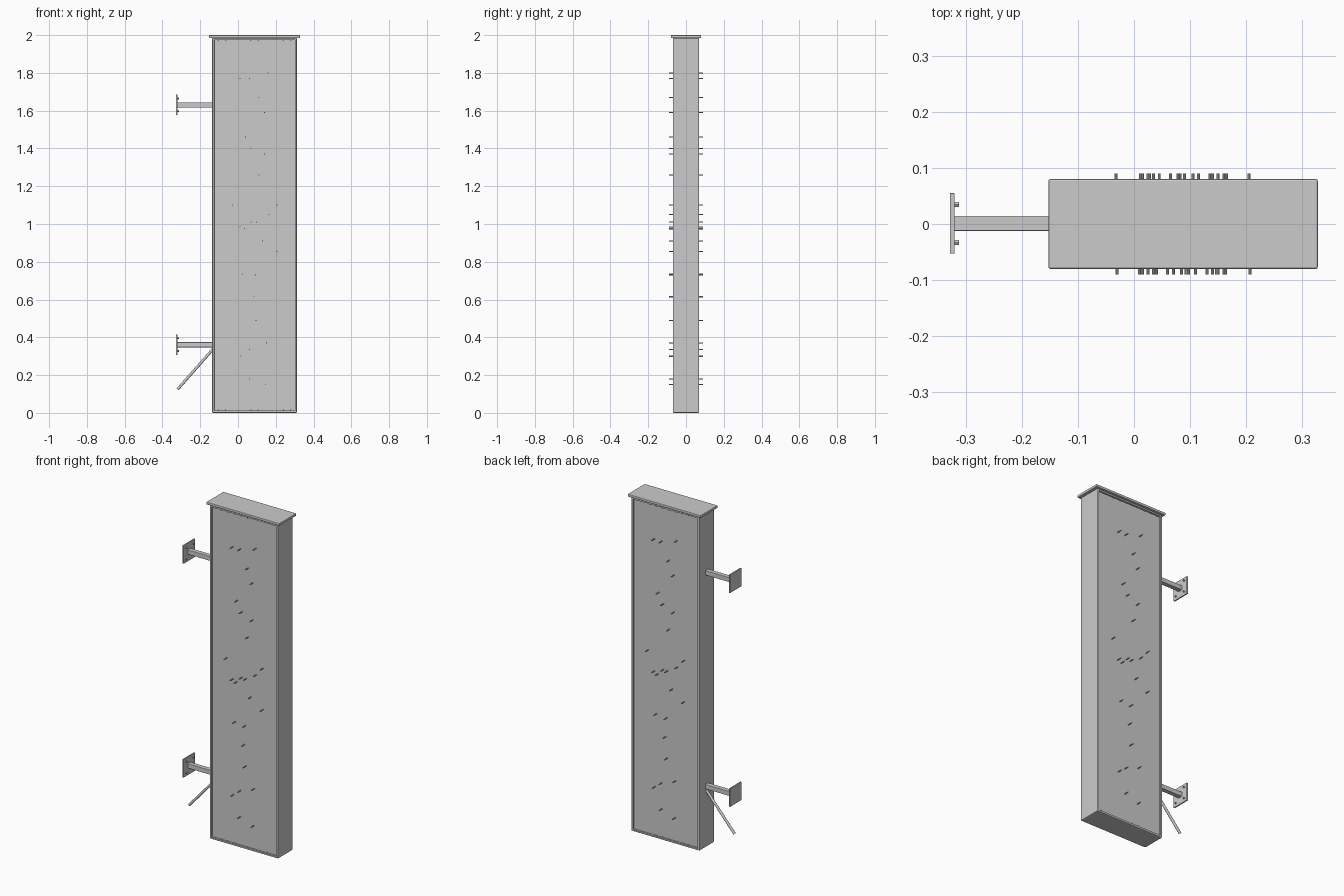
import bpy
import bmesh
import math
from mathutils import Vector

if "Cube" in bpy.data.objects:
    bpy.data.objects.remove(bpy.data.objects["Cube"], do_unlink=True)

CX = 0.0875          # centre of the cabinet along x
HALF_W, HALF_D = 0.225, 0.07
BODY_TOP = 1.985

metal = bpy.data.materials.new("grey_metal")
metal.use_nodes = True
GREY = (0.6, 0.6, 0.6, 1)
metal.diffuse_color = GREY
metal.node_tree.nodes["Principled BSDF"].inputs["Base Color"].default_value = GREY


def finish(name, bm):
    bmesh.ops.recalc_face_normals(bm, faces=bm.faces)
    mesh = bpy.data.meshes.new(name)
    bm.to_mesh(mesh)
    bm.free()
    mesh.materials.append(metal)
    ob = bpy.data.objects.new(name, mesh)
    bpy.context.collection.objects.link(ob)
    return ob


def add_box(bm, lo, hi):
    verts = bmesh.ops.create_cube(bm, size=1)["verts"]
    lo, hi = Vector(lo), Vector(hi)
    for v in verts:
        v.co = (lo + hi) / 2 + v.co * (hi - lo)


def add_rod(bm, a, b, radius, sides=10):
    a, b = Vector(a), Vector(b)
    verts = bmesh.ops.create_cone(bm, cap_ends=True, segments=sides, radius1=radius,
                                  radius2=radius, depth=(b - a).length)["verts"]
    turn = (b - a).to_track_quat("Z", "Y")
    for v in verts:
        v.co = (a + b) / 2 + turn @ v.co


def box(name, lo, hi, bevel=0):
    bm = bmesh.new()
    add_box(bm, lo, hi)
    if bevel:
        bmesh.ops.bevel(bm, geom=bm.edges[:], offset=bevel, segments=2,
                        profile=0.5, affect="EDGES")
    return finish(name, bm)


# Cabinet with a recessed panel on both broad faces
bm = bmesh.new()
add_box(bm, (CX - HALF_W, -HALF_D, 0), (CX + HALF_W, HALF_D, BODY_TOP))
bmesh.ops.bevel(bm, geom=bm.edges[:], offset=0.006, segments=2, profile=0.5, affect="EDGES")
bm.normal_update()
broad = [f for f in bm.faces if abs(f.normal.y) > 0.99 and f.calc_area() > 0.5]
bmesh.ops.inset_individual(bm, faces=broad, thickness=0.008)
for f in broad:
    bmesh.ops.inset_individual(bm, faces=[f], thickness=0.0005, depth=-0.01)
finish("cabinet", bm)

# Overhanging cap
box("cap", (CX - 0.24, -0.08, BODY_TOP), (CX + 0.24, 0.08, 2), 0.003)

# Scattered pins, the back repeating the front turned half round
PINS = [(.01, 1.77), (.06, 1.77), (.16, 1.80), (.11, 1.67), (.14, 1.59), (.04, 1.46),
        (.07, 1.40), (.14, 1.37), (.11, 1.26), (-.03, 1.10), (.207, 1.10), (.07, 1.01),
        (.097, 1.01), (.163, 1.05), (.01, .985), (.035, .975), (.13, .91), (.207, .855),
        (.025, .735), (.093, .73), (.085, .615), (.095, .49), (.15, .37), (.06, .335),
        (.015, .30), (.06, .18), (.147, .15)]
for side, name in ((-1, "front_pins"), (1, "back_pins")):
    bm = bmesh.new()
    for px, pz in PINS:
        x = CX - side * (px - CX)
        add_rod(bm, (x, side * 0.055, pz), (x, side * 0.09, pz), 0.0028)
    finish(name, bm)

# Small studs along the inner ledges of the recesses
bm = bmesh.new()
for side in (-1, 1):
    for z in (0.015, BODY_TOP - 0.015):
        for i in range(10):
            x = CX + (i - 4.5) * 0.043
            add_rod(bm, (x, side * 0.065, z - 0.002), (x, side * 0.065, z + 0.002), 0.002, 8)
finish("ledge_studs", bm)

# Wall brackets: arm, plate and four bolts
for z, label in ((0.36, "lower"), (1.63, "upper")):
    box(label + "_arm", (-0.322, -0.0125, z - 0.0125), (CX - HALF_W + 0.002, 0.0145, z + 0.0145), 0.002)
    box(label + "_wall_plate", (-0.328, -0.053, z - 0.053), (-0.32, 0.055, z + 0.055), 0.001)
    bm = bmesh.new()
    for sy in (-1, 1):
        for sz in (-1, 1):
            y, zz = 0.001 + sy * 0.034, z + 0.001 + sz * 0.034
            add_rod(bm, (-0.321, y, zz), (-0.312, y, zz), 0.005, 6)
    finish(label + "_bolts", bm)

# Slanting conduit below the lower arm
bm = bmesh.new()
add_rod(bm, (-0.32, 0.001, 0.125), (-0.132, 0.001, 0.338), 0.0075, 16)
conduit = finish("conduit", bm)
bpy.ops.object.select_all(action="DESELECT")
conduit.select_set(True)
bpy.context.view_layer.objects.active = conduit
bpy.ops.object.shade_smooth_by_angle(angle=math.radians(40))
